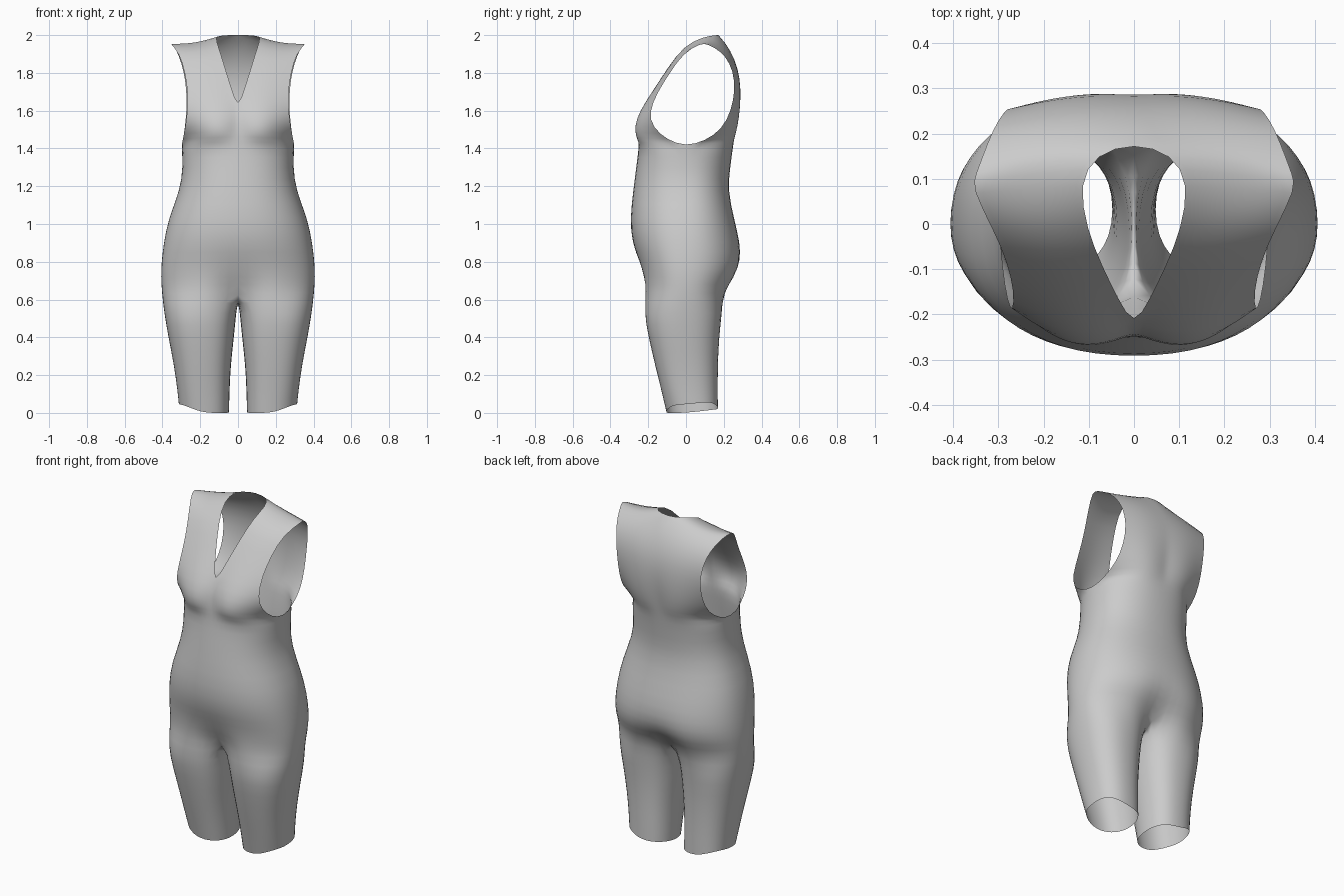
import bpy, bmesh
from math import sin, cos, pi, radians
from mathutils import Vector

if "Cube" in bpy.data.objects:
    bpy.data.objects.remove(bpy.data.objects["Cube"])

K = 8   # columns per quarter of the torso
M = 3   # extra columns on the inner thigh
bm = bmesh.new()


def sgn_pow(v, e):
    return (abs(v) ** e) * (1 if v >= 0 else -1)


def bridge(a, b, closed=False):
    n = len(a)
    for i in range(n if closed else n - 1):
        j = (i + 1) % n
        bm.faces.new([a[i], a[j], b[j], b[i]])


def torso_ring(z, front, back, side, dent):
    ring = []
    for i in range(2 * K + 1):
        t = pi * i / (2 * K)
        x = side * abs(sin(t)) ** 0.88
        y = -sgn_pow(cos(t), 0.88) * (front if i <= K else back)
        y *= 1 - dent * max(0, 1 - x / 0.17) ** 1.3
        if i in (0, 2 * K):
            x = 0
        ring.append(bm.verts.new((x, y, z)))
    return ring


def panel_row(inner, outer, bulge, dip=0.0):
    a, b = Vector(inner), Vector(outer)
    row = []
    for i in range(K + 1):
        s = i / K
        p = a.lerp(b, s)
        p.y += bulge * sin(pi * s)
        p.z -= dip * sin(pi * s)
        row.append(bm.verts.new(p))
    return row


def leg_ring(z, xi, xo, yf, yb, hem=False):
    angles = [225 + 270 * i / (2 * K) for i in range(2 * K + 1)]
    angles += [135 + 90 * i / (M + 1) for i in range(1, M + 1)]
    ring = []
    for deg in angles:
        a = radians(deg)
        x = (xi + xo) / 2 + (xo - xi) / 2 * sgn_pow(cos(a), 0.85)
        y = (yf + yb) / 2 + (yb - yf) / 2 * sgn_pow(sin(a), 0.85)
        h = z
        if hem:
            h += 0.045 * min(1, max(0, (x - 0.18) / 0.12)) + 0.02 * max(0, y / yb)
        ring.append(bm.verts.new((x, y, h)))
    return ring


# torso, from underarm to crotch: z, front, back, side, centre dent
torso = [torso_ring(*r) for r in [
    (1.41, .25, .25, .30, 0), (1.30, .265, .235, .293, 0),
    (1.18, .28, .222, .308, 0), (1.03, .298, .255, .37, 0),
    (.90, .287, .288, .395, 0), (.80, .252, .297, .407, .03),
    (.72, .237, .275, .41, .12), (.64, .232, .22, .405, .35)]]
for a, b in zip(torso, torso[1:]):
    bridge(a, b)

# crotch seam and leg
last = torso[-1]
y0, y1 = last[0].co.y, last[-1].co.y
seam = []
for i in range(1, M + 1):
    s = i / (M + 1)
    seam.append(bm.verts.new((0, y1 + (y0 - y1) * s, .64 - .05 * sin(pi * s))))
legs = [last + seam] + [leg_ring(*r) for r in [
    (.53, .006, .393, -.225, .193), (.40, .018, .37, -.2, .177),
    (.25, .036, .34, -.165, .17), (.12, .042, .322, -.132, .17)]]
legs.append(leg_ring(0, .045, .315, -.105, .17, True))
for a, b in zip(legs, legs[1:]):
    bridge(a, b, True)

# front bodice with neckline and armhole edges
top = torso[0]
front = [top[:K + 1]] + [panel_row(*r) for r in [
    ((0, -.245, 1.46), (.292, -.10, 1.445), -.085),
    ((0, -.24, 1.53), (.28, -.175, 1.51), -.062),
    ((0, -.23, 1.605), (.268, -.198, 1.59), -.03),
    ((.035, -.165, 1.72), (.265, -.15, 1.70), -.012),
    ((.07, -.095, 1.83), (.28, -.085, 1.80), -.008),
    ((.105, -.01, 1.945), (.31, -.015, 1.905), -.005)]]
# back bodice
back = [list(reversed(top[K:]))] + [panel_row(*r) for r in [
    ((0, .255, 1.46), (.292, .10, 1.44), .06),
    ((0, .267, 1.53), (.282, .19, 1.50), .038),
    ((0, .282, 1.62), (.272, .24, 1.60), .022),
    ((0, .289, 1.72), (.272, .26, 1.71), .012),
    ((0, .277, 1.82), (.287, .25, 1.81), .01),
    ((0, .237, 1.92), (.312, .21, 1.89), .008),
    ((0, .18, 2.0), (.335, .15, 1.935), .01, .008),
    ((.085, .155, 2.0), (.35, .11, 1.952), .005, .012)]]
shoulder = panel_row((.122, .09, 1.99), (.36, .08, 1.958), 0, .014)
for rows in (front + [shoulder], back + [shoulder]):
    for a, b in zip(rows, rows[1:]):
        bridge(a, b)

bmesh.ops.recalc_face_normals(bm, faces=bm.faces)
# make sure the shell faces outwards
bm.faces.ensure_lookup_table()
if sum(f.normal.dot(f.calc_center_median() - Vector((.1, 0, f.calc_center_median().z))) for f in bm.faces) < 0:
    bmesh.ops.reverse_faces(bm, faces=bm.faces)
mesh = bpy.data.meshes.new("bodysuit")
bm.to_mesh(mesh)
bm.free()
suit = bpy.data.objects.new("bodysuit", mesh)
bpy.context.collection.objects.link(suit)

# mirrored half, smoothed
mirror = suit.modifiers.new("mirror", 'MIRROR')
mirror.use_clip = True
mirror.merge_threshold = 0.001
sub = suit.modifiers.new("smooth", 'SUBSURF')
sub.levels = sub.render_levels = 1
for p in mesh.polygons:
    p.use_smooth = True
